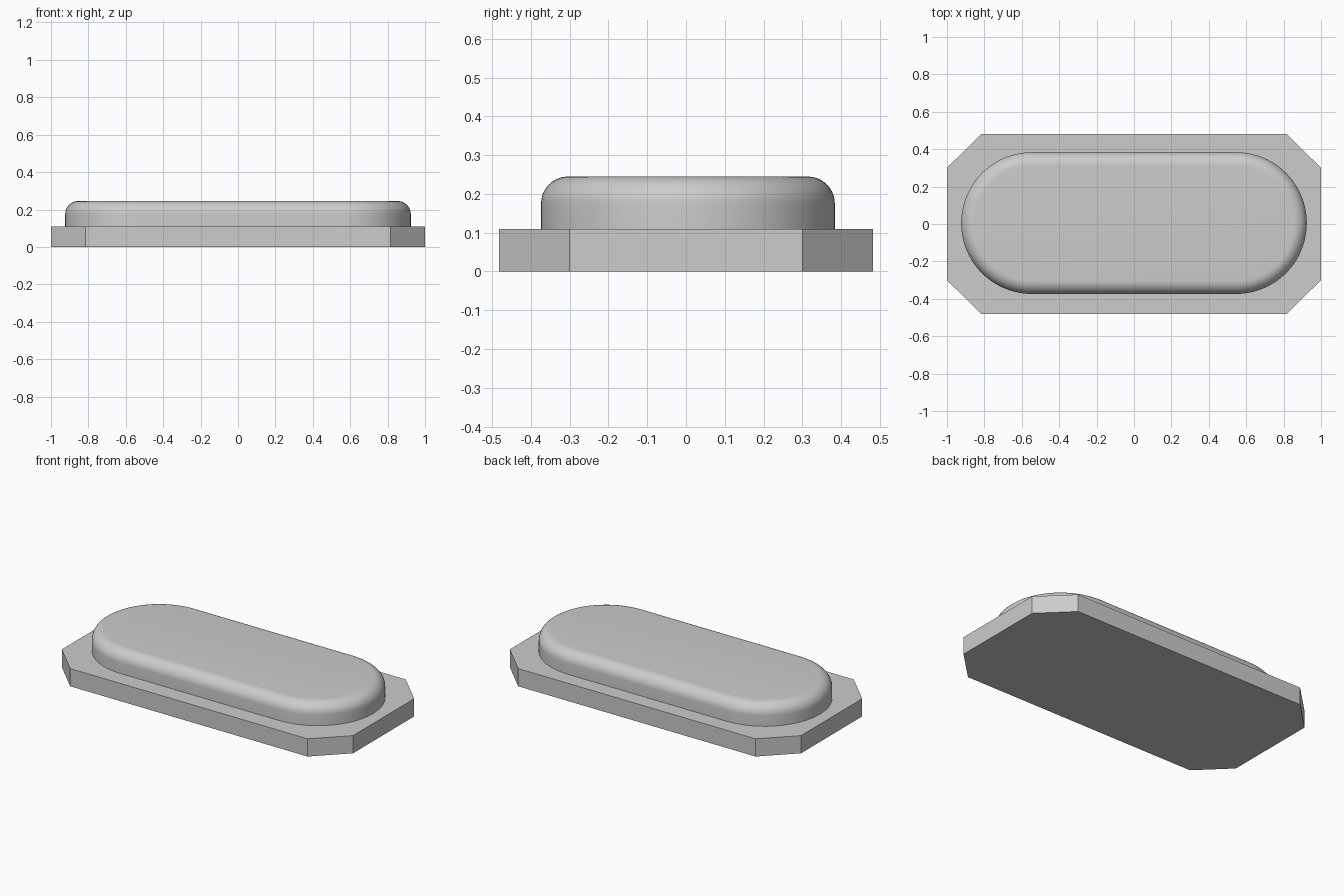
import bpy, bmesh, math

default = bpy.data.objects.get("Cube")
if default:
    bpy.data.objects.remove(default, do_unlink=True)

# Single grey finish
GREY = (0.604, 0.604, 0.604, 1)
grey = bpy.data.materials.new("light_grey")
grey.use_nodes = True
grey.diffuse_color = GREY
grey.node_tree.nodes["Principled BSDF"].inputs["Base Color"].default_value = GREY


def loft(name, rings):
    """Closed solid through matching rings of points, capped at both ends."""
    bm = bmesh.new()
    loops = [[bm.verts.new(p) for p in ring] for ring in rings]
    n = len(loops[0])
    for low, high in zip(loops, loops[1:]):
        for i in range(n):
            j = (i + 1) % n
            bm.faces.new((low[i], low[j], high[j], high[i]))
    bm.faces.new(loops[0][::-1])
    bm.faces.new(loops[-1])
    mesh = bpy.data.meshes.new(name)
    bm.to_mesh(mesh)
    bm.free()
    mesh.materials.append(grey)
    obj = bpy.data.objects.new(name, mesh)
    bpy.context.collection.objects.link(obj)
    return obj


# Base plate: rectangle with clipped corners
BASE_TOP = 0.11
hx, hy, cx, cy = 1.0, 0.482, 0.815, 0.30
quarter = [(hx, cy), (cx, hy)]
outline = (quarter + [(-x, y) for x, y in quarter[::-1]]
           + [(-x, -y) for x, y in quarter] + [(x, -y) for x, y in quarter[::-1]])
loft("base_plate", [[(x, y, z) for x, y in outline] for z in (0, BASE_TOP)])

# Raised lid: stadium outline with a rounded top edge
RADIUS, STRAIGHT, TOP, FILLET, SHIFT = 0.379, 0.545, 0.245, 0.07, 0.005
ARC, STEPS = 40, 10


def stadium(radius, z):
    points = []
    for side, start in ((1, -math.pi / 2), (-1, math.pi / 2)):
        for i in range(ARC + 1):
            a = start + math.pi * i / ARC
            points.append((side * STRAIGHT + radius * math.cos(a),
                           SHIFT + radius * math.sin(a), z))
    return points


rings = [stadium(RADIUS, BASE_TOP - 0.01)]
for k in range(STEPS + 1):
    a = math.pi / 2 * k / STEPS
    rings.append(stadium(RADIUS - FILLET * (1 - math.cos(a)),
                         TOP - FILLET * (1 - math.sin(a))))
lid = loft("lid", rings)

bpy.ops.object.select_all(action="DESELECT")
lid.select_set(True)
bpy.context.view_layer.objects.active = lid
bpy.ops.object.shade_smooth_by_angle(angle=math.radians(30))
